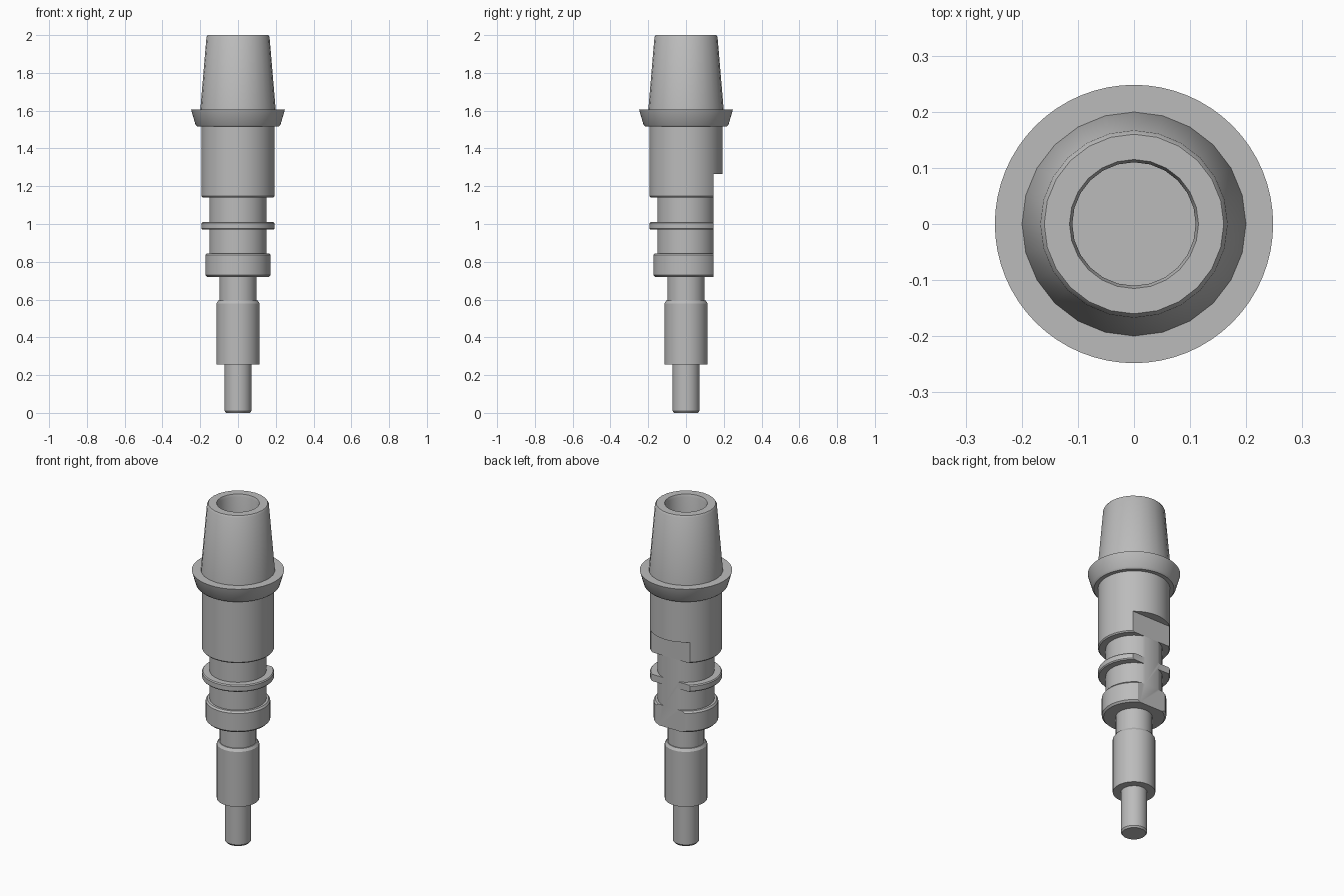
import bpy, bmesh, math

cube = bpy.data.objects.get("Cube")
if cube:
    bpy.data.objects.remove(cube, do_unlink=True)

grey = bpy.data.materials.new("machined_grey")
grey.use_nodes = True
colour = (0.5, 0.5, 0.5, 1)
grey.diffuse_color = colour
grey.node_tree.nodes["Principled BSDF"].inputs["Base Color"].default_value = colour


def finish(name, bm):
    bmesh.ops.recalc_face_normals(bm, faces=bm.faces)
    mesh = bpy.data.meshes.new(name)
    bm.to_mesh(mesh)
    bm.free()
    mesh.materials.append(grey)
    obj = bpy.data.objects.new(name, mesh)
    bpy.context.collection.objects.link(obj)
    return obj


def lathe(name, profile, sides=64):
    """Spin (radius, height) points about z; open ends are capped."""
    bm = bmesh.new()
    rings = []
    for r, z in profile:
        rings.append([bm.verts.new((r * math.cos(math.tau * i / sides),
                                    r * math.sin(math.tau * i / sides), z))
                      for i in range(sides)])
    for low, high in zip(rings, rings[1:]):
        for i in range(sides):
            j = (i + 1) % sides
            bm.faces.new((low[i], low[j], high[j], high[i]))
    bm.faces.new(rings[0])
    bm.faces.new(rings[-1])
    return finish(name, bm)


def smooth(obj):
    bpy.ops.object.select_all(action='DESELECT')
    obj.select_set(True)
    bpy.context.view_layer.objects.active = obj
    bpy.ops.object.shade_smooth_by_angle(angle=math.radians(30))


# Stepped stem below the body: tip, pin and narrow neck
stem = lathe("lower_stem", [
    (0.064, 0), (0.071, 0.01), (0.071, 0.255), (0.114, 0.255),
    (0.114, 0.58), (0.104, 0.595), (0.098, 0.595), (0.098, 0.72)])

# Collar, grooves, ring and main barrel
barrel = lathe("barrel", [
    (0.163, 0.72), (0.173, 0.73), (0.173, 0.835), (0.165, 0.845),
    (0.152, 0.845), (0.152, 0.97), (0.188, 0.97), (0.193, 0.976),
    (0.193, 1.004), (0.188, 1.01), (0.152, 1.01), (0.152, 1.14),
    (0.187, 1.14), (0.193, 1.147), (0.193, 1.515)])

# Flat milled along the back of the barrel
bm = bmesh.new()
bmesh.ops.create_cube(bm, size=1)
for v in bm.verts:
    v.co.x *= 0.8
    v.co.y = 0.145 if v.co.y < 0 else 0.4
    v.co.z = 0.6 if v.co.z < 0 else 1.265
cutter = finish("flat_cutter", bm)
cutter.hide_render = True
cut = barrel.modifiers.new("back_flat", 'BOOLEAN')
cut.operation = 'DIFFERENCE'
cut.solver = 'EXACT'
cut.object = cutter
bpy.context.view_layer.objects.active = barrel
bpy.ops.object.modifier_apply(modifier=cut.name)
bpy.data.objects.remove(cutter, do_unlink=True)

# Flared flange
flange = lathe("flange", [
    (0.215, 1.515), (0.225, 1.525), (0.248, 1.605), (0.19, 1.605)])

# Tapered socket with a blind bore
socket = lathe("tapered_socket", [
    (0.2, 1.6), (0.167, 1.99), (0.16, 2.0), (0.115, 2.0),
    (0.11, 1.985), (0.11, 1.6)], sides=24)

for part in (stem, barrel, flange, socket):
    smooth(part)
